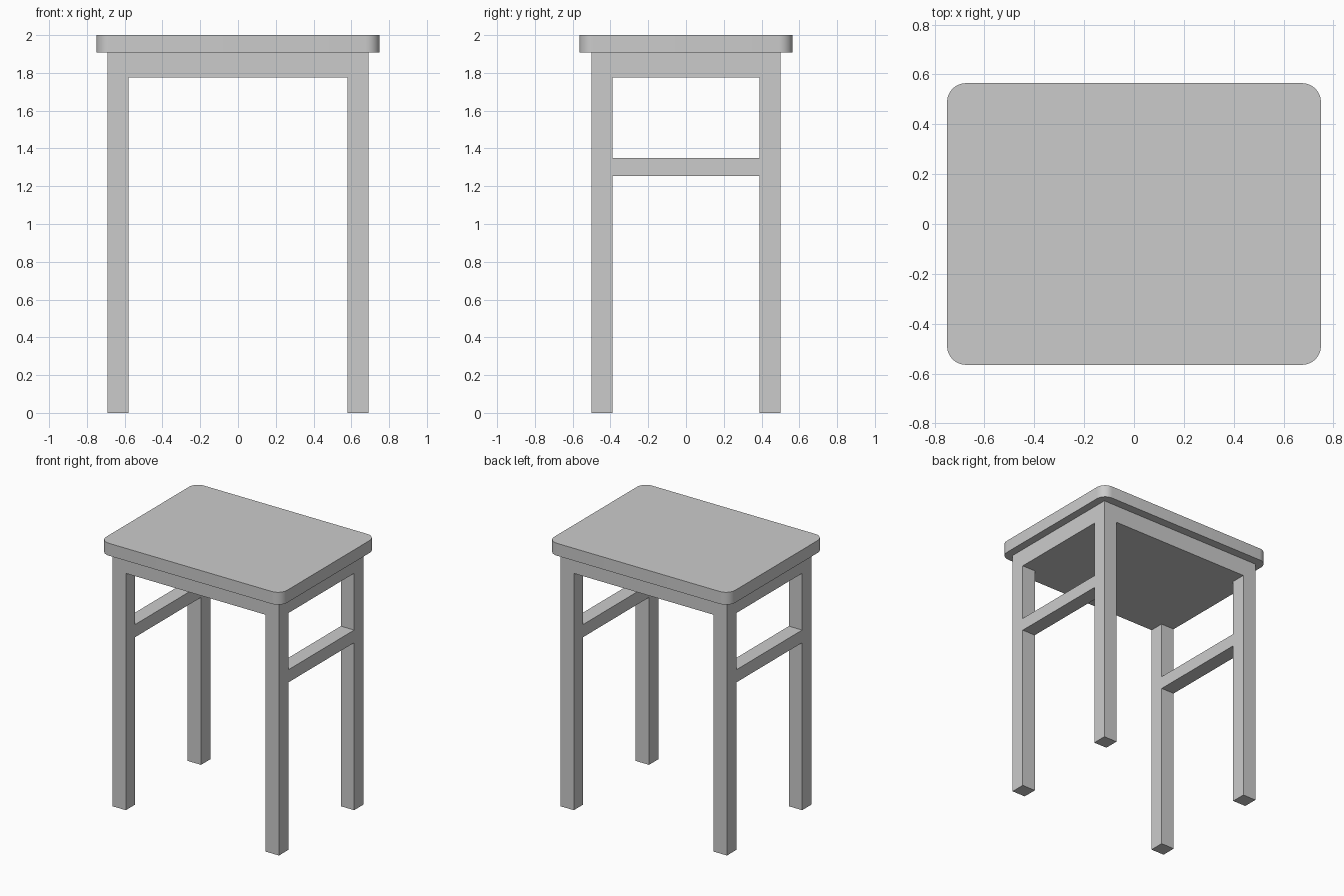
import bpy, bmesh, math
from mathutils import Matrix

if "Cube" in bpy.data.objects:
    bpy.data.objects.remove(bpy.data.objects["Cube"])

X, Y = 0.69, 0.50        # outer half-size of the frame
LEG = 0.11               # leg thickness
APRON_Z, SEAT_Z, TOP_Z = 1.775, 1.907, 2.0


def box(name, x, y, z, radius=0.0):
    """Box from (min, max) ranges, with optionally rounded vertical edges."""
    bm = bmesh.new()
    size = [r[1] - r[0] for r in (x, y, z)]
    centre = [(r[0] + r[1]) / 2 for r in (x, y, z)]
    bmesh.ops.create_cube(bm, size=1, matrix=Matrix.LocRotScale(centre, None, size))
    if radius:
        upright = [e for e in bm.edges
                   if abs(e.verts[0].co.z - e.verts[1].co.z) > 0.01]
        bmesh.ops.bevel(bm, geom=upright, offset=radius, segments=8,
                        profile=0.5, affect='EDGES')
    mesh = bpy.data.meshes.new(name)
    bm.to_mesh(mesh)
    bm.free()
    obj = bpy.data.objects.new(name, mesh)
    bpy.context.collection.objects.link(obj)
    return obj


def span(side, outer):
    """Range of one leg thickness at the given side."""
    return sorted((side * outer, side * (outer - LEG)))


# Rounded seat
seat = box("seat", (-0.75, 0.75), (-0.565, 0.565), (SEAT_Z, TOP_Z), 0.075)
bpy.context.view_layer.objects.active = seat
seat.select_set(True)
bpy.ops.object.shade_smooth_by_angle(angle=math.radians(30))

# Solid apron block under the seat
box("apron", (-X, X), (-Y, Y), (APRON_Z, SEAT_Z))

for sx, side in ((-1, "left"), (1, "right")):
    # Legs
    for sy, end in ((-1, "front"), (1, "back")):
        box(f"{end}_{side}_leg", span(sx, X), span(sy, Y), (0, APRON_Z))
    # Side stretcher between the front and back legs
    box(f"{side}_stretcher", span(sx, X), (-Y + LEG, Y - LEG), (1.255, 1.35))
